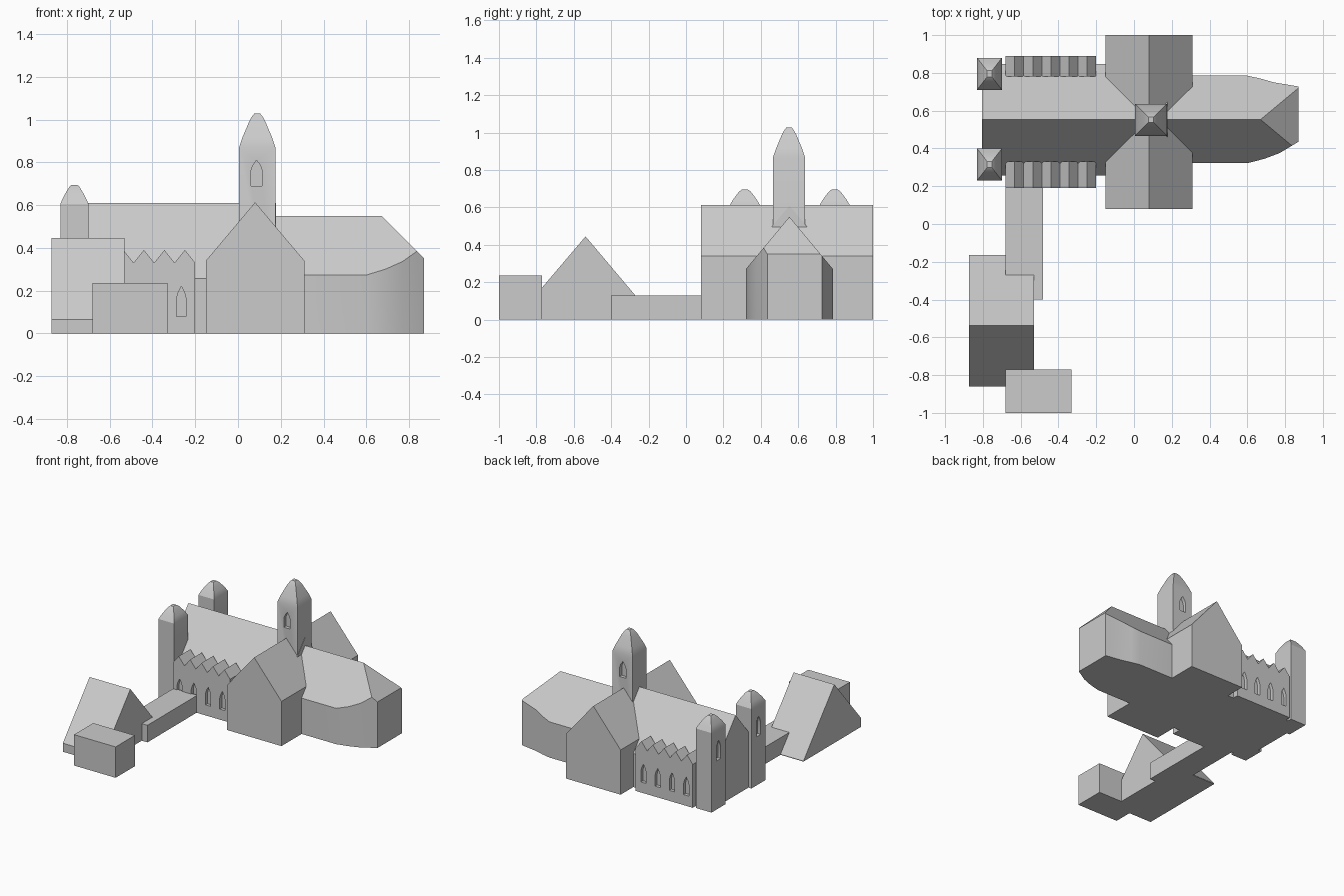
import bpy, bmesh, math
from mathutils import Vector

if "Cube" in bpy.data.objects:
    bpy.data.objects.remove(bpy.data.objects["Cube"])

stone = bpy.data.materials.new("pale_stone")
stone.diffuse_color = (0.6, 0.6, 0.6, 1)
stone.use_nodes = True
stone.node_tree.nodes["Principled BSDF"].inputs["Base Color"].default_value = stone.diffuse_color

CY = 0.553  # centre line of the church


def make(name, bm):
    bmesh.ops.recalc_face_normals(bm, faces=bm.faces[:])
    me = bpy.data.meshes.new(name)
    bm.to_mesh(me)
    bm.free()
    me.materials.append(stone)
    ob = bpy.data.objects.new(name, me)
    bpy.context.collection.objects.link(ob)
    return ob


def prism(name, pts, axis, a, b):
    """Extrude a closed 2D profile along an axis from a to b."""
    place = {'x': lambda p, t: (t, p[0], p[1]),
             'y': lambda p, t: (p[0], t, p[1]),
             'z': lambda p, t: (p[0], p[1], t)}[axis]
    bm = bmesh.new()
    lo = [bm.verts.new(place(p, a)) for p in pts]
    hi = [bm.verts.new(place(p, b)) for p in pts]
    bm.faces.new(lo)
    bm.faces.new(hi)
    for i in range(len(pts)):
        j = (i + 1) % len(pts)
        bm.faces.new((lo[i], lo[j], hi[j], hi[i]))
    return make(name, bm)


def box(name, x0, x1, y0, y1, h):
    return prism(name, [(x0, y0), (x1, y0), (x1, y1), (x0, y1)], 'z', 0, h)


def gable(c, half, eave, ridge):
    return [(c - half, 0), (c + half, 0), (c + half, eave), (c, ridge), (c - half, eave)]


def arch(c, z0, z1, half=0.026):
    """Pointed window outline."""
    h = z1 - z0
    return [(c - half, z0), (c + half, z0), (c + half, z0 + h * .6), (c + half * .65, z0 + h * .8),
            (c, z1), (c - half * .65, z0 + h * .8), (c - half, z0 + h * .6)]


def carve(ob, cutters):
    """Sink window recesses into a part."""
    bpy.context.view_layer.objects.active = ob
    for c in cutters:
        m = ob.modifiers.new("recess", 'BOOLEAN')
        m.operation, m.solver, m.object = 'DIFFERENCE', 'EXACT', c
        bpy.ops.object.modifier_apply(modifier=m.name)
        bpy.data.objects.remove(c)


def tower(name, cx, cy, hx, hy, rings):
    """Square shaft with a curved cap; rings are (height, scale)."""
    bm = bmesh.new()
    prev = None
    for z, s in rings:
        ring = [bm.verts.new((cx + sx * hx * s, cy + sy * hy * s, z))
                for sx, sy in ((-1, -1), (1, -1), (1, 1), (-1, 1))]
        if prev:
            for i in range(4):
                j = (i + 1) % 4
                bm.faces.new((prev[i], prev[j], ring[j], ring[i]))
        else:
            bm.faces.new(ring)
        prev = ring
    bm.faces.new(prev)
    return make(name, bm)


# Nave and transept
prism("nave", gable(CY, 0.295, 0.256, 0.61), 'x', -0.805, 0.178)
prism("transept", gable(0.08, 0.23, 0.34, 0.613), 'y', 0.08, 1.0)

# Choir with rounded end, trimmed by three roof planes
choir = prism("choir", [(0.12, 0.322), (0.6, 0.322), (0.69, 0.345), (0.77, 0.375), (0.87, 0.435),
                        (0.87, 0.728), (0.74, 0.75), (0.67, 0.77), (0.6, 0.785), (0.12, 0.785)],
              'z', 0, 0.7)
bm = bmesh.new()
bm.from_mesh(choir.data)
for n in ((0, 1.2, 1), (0, -1.2, 1), (1, 0, 1)):
    cut = bmesh.ops.bisect_plane(bm, geom=bm.verts[:] + bm.edges[:] + bm.faces[:], dist=1e-5,
                                 plane_co=(0.67, CY, 0.55), plane_no=Vector(n).normalized(),
                                 clear_outer=True)
    rim = [g for g in cut["geom_cut"] if isinstance(g, bmesh.types.BMEdge)]
    bmesh.ops.contextual_create(bm, geom=rim)
bmesh.ops.recalc_face_normals(bm, faces=bm.faces[:])
bm.to_mesh(choir.data)
bm.free()

# Aisle walls with zigzag parapet and four recessed windows each
zigzag = [(-0.68 + 0.048 * i, 0.39 if i % 2 else 0.33) for i in range(11)]
wall = [(-0.2, 0), (-0.68, 0)] + zigzag
for name, y0, y1, face in (("south_aisle", 0.19, 0.33, 0.19), ("north_aisle", 0.78, 0.89, 0.89)):
    ob = prism(name, wall, 'y', y0, y1)
    carve(ob, [prism("cutter", arch(-0.265 - 0.12 * i, 0.08, 0.22, 0.022), 'y', face - 0.025, face + 0.025)
               for i in range(4)])

# Crossing tower with windows front and back
t = tower("crossing_tower", 0.09, 0.551, 0.085, 0.085,
          [(0, 1), (0.87, 1), (0.915, 0.82), (0.955, 0.62), (0.99, 0.45), (1.013, 0.3), (1.027, 0.17)])
carve(t, [prism("cutter", arch(0.087, 0.69, 0.81), 'y', f - 0.025, f + 0.025) for f in (0.466, 0.636)])

# Pair of west towers, each with a west window
for name, y in (("south_west_tower", 0.315), ("north_west_tower", 0.795)):
    t = tower(name, -0.765, y, 0.066, 0.085,
              [(0, 1), (0.605, 1), (0.64, 0.76), (0.668, 0.52), (0.685, 0.36), (0.695, 0.2)])
    carve(t, [prism("cutter", arch(y, 0.37, 0.52), 'x', -0.856, -0.806)])

# Outbuildings: steep-roofed hall, link corridor and annex
prism("hall", [(-0.86, 0), (-0.165, 0), (-0.165, 0.004), (-0.537, 0.445), (-0.86, 0.065)], 'x', -0.873, -0.53)
box("corridor", -0.68, -0.482, -0.4, 0.2, 0.13)
box("annex", -0.68, -0.33, -1.0, -0.77, 0.235)

# Smooth gentle bends, keep edges sharp
bpy.ops.object.select_all(action='DESELECT')
for ob in bpy.context.scene.objects:
    ob.select_set(True)
    bpy.context.view_layer.objects.active = ob
bpy.ops.object.shade_smooth_by_angle(angle=math.radians(30))
